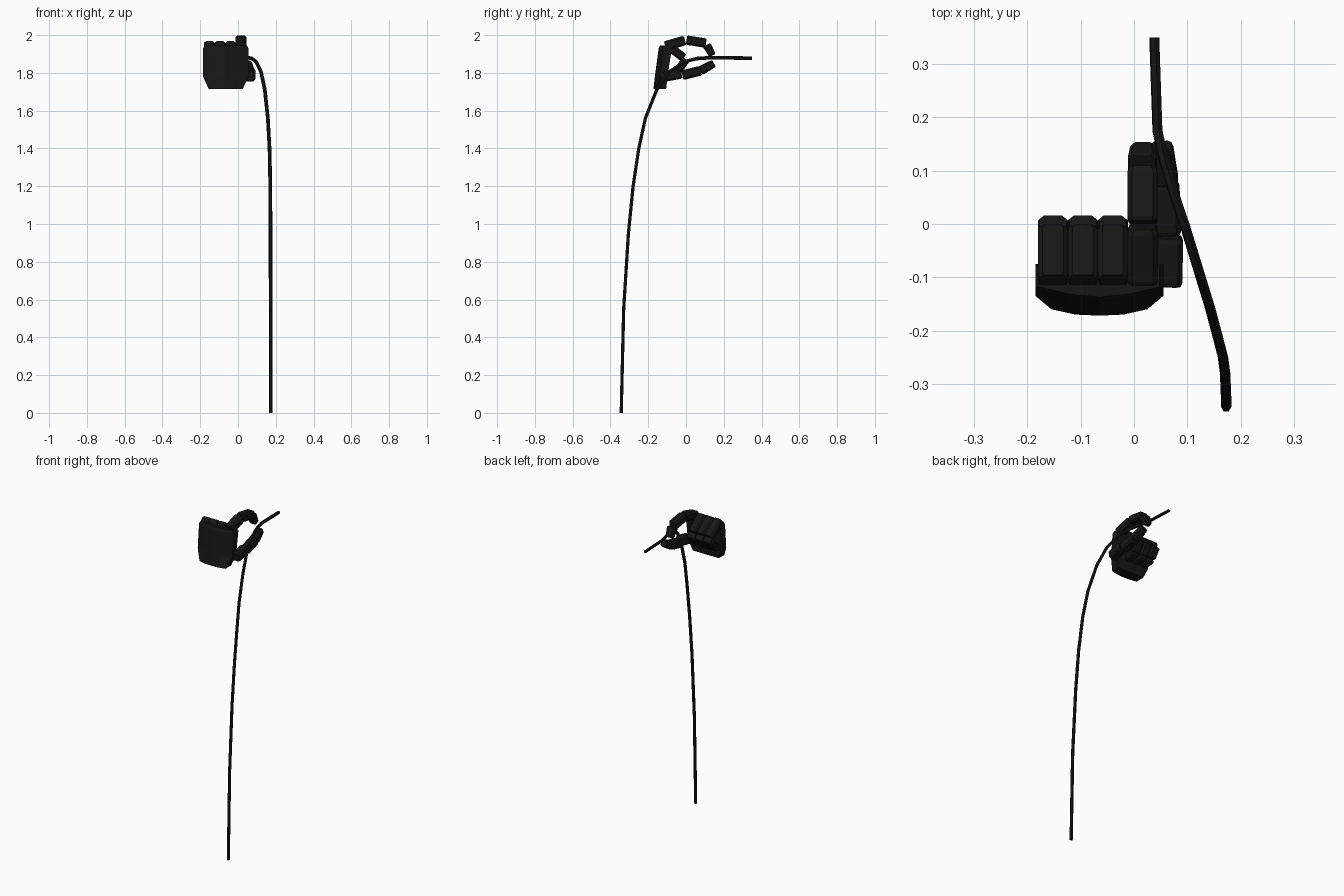
import bpy, bmesh
from mathutils import Vector

if "Cube" in bpy.data.objects:
    bpy.data.objects.remove(bpy.data.objects["Cube"])

black = bpy.data.materials.new("black")
black.diffuse_color = (0.008, 0.008, 0.008, 1)
black.use_nodes = True
black.node_tree.nodes["Principled BSDF"].inputs["Base Color"].default_value = black.diffuse_color


def finish(bm, name):
    bmesh.ops.recalc_face_normals(bm, faces=bm.faces[:])
    me = bpy.data.meshes.new(name)
    bm.to_mesh(me)
    bm.free()
    me.materials.append(black)
    ob = bpy.data.objects.new(name, me)
    bpy.context.collection.objects.link(ob)
    return ob


def loft(bm, rings):
    loops = [[bm.verts.new(p) for p in r] for r in rings]
    n = len(loops[0])
    for a, b in zip(loops, loops[1:]):
        for i in range(n):
            j = (i + 1) % n
            bm.faces.new((a[i], a[j], b[j], b[i]))
    bm.faces.new(loops[0][::-1])
    bm.faces.new(loops[-1])


def bone(bm, p, q, width, thick, tip=1.0):
    """Chamfered block running from p to q, its width lying along x."""
    p, q = Vector(p), Vector(q)
    d = (q - p).normalized()
    side = (Vector((1, 0, 0)) - d * d.x).normalized()
    up = side.cross(d)
    w, t, c = width / 2, thick / 2, 0.009
    outline = [(w, t - c), (w - c, t), (c - w, t), (-w, t - c),
               (-w, c - t), (c - w, -t), (w - c, -t), (w, c - t)]
    rings = []
    length = (q - p).length
    for dist, s in ((0, 0.88), (0.008, 1), (length - 0.01, tip), (length, tip * 0.85)):
        rings.append([p + d * dist + (side * a + up * b) * s for a, b in outline])
    loft(bm, rings)


def finger(name, bones):
    bm = bmesh.new()
    for b in bones:
        bone(bm, *b)
    return finish(bm, name)


# Palm: bowed slab leaning back, narrowing at the wrist
bm = bmesh.new()
cx = -0.065
rings = []
for z, half, center, corner, back in ((1.715, 0.09, -0.172, -0.16, -0.105),
                                      (1.78, 0.12, -0.165, -0.135, -0.098),
                                      (1.93, 0.12, -0.145, -0.122, -0.075),
                                      (1.945, 0.113, -0.137, -0.118, -0.08)):
    rings.append([(cx - half, corner, z), (cx - half * 0.5, (center + corner) / 2 - 0.004, z),
                  (cx, center, z), (cx + half * 0.5, (center + corner) / 2 - 0.004, z),
                  (cx + half, corner, z), (cx + half, back, z), (cx - half, back, z)])
loft(bm, rings)
finish(bm, "palm")

# Three fingers curled back to the palm
for name, x in (("little_finger", -0.152), ("ring_finger", -0.096), ("middle_finger", -0.04)):
    finger(name, [((x, -0.108, 1.952), (x, -0.012, 1.88), 0.057, 0.046),
                  ((x, 0.0, 1.872), (x, -0.042, 1.812), 0.057, 0.044),
                  ((x, -0.042, 1.806), (x, -0.1, 1.79), 0.055, 0.042, 0.85)])

# Index finger arching forward
x = 0.016
finger("index_finger", [((x, -0.11, 1.942), (x, -0.005, 1.972), 0.057, 0.052),
                        ((x, 0.003, 1.974), (x, 0.106, 1.957), 0.057, 0.05),
                        ((x, 0.11, 1.948), (x, 0.14, 1.892), 0.055, 0.045, 0.85)])

# Thumb pinching from below
finger("thumb", [((0.062, -0.115, 1.78), (0.064, -0.024, 1.797), 0.057, 0.055),
                 ((0.062, -0.018, 1.788), (0.058, 0.078, 1.812), 0.054, 0.052),
                 ((0.057, 0.078, 1.812), (0.051, 0.147, 1.85), 0.052, 0.05, 0.85)])

# Cord dropping from the hand to the floor
path = [(0.173, -0.343, 0), (0.173, -0.33, 0.55), (0.172, -0.305, 0.95),
        (0.171, -0.28, 1.2), (0.167, -0.25, 1.4), (0.158, -0.215, 1.56),
        (0.142, -0.155, 1.71), (0.122, -0.09, 1.805), (0.096, -0.005, 1.86),
        (0.074, 0.06, 1.876), (0.056, 0.12, 1.88), (0.044, 0.175, 1.88), (0.038, 0.35, 1.878)]
cu = bpy.data.curves.new("cord", "CURVE")
cu.dimensions = "3D"
cu.bevel_depth = 0.0098
cu.bevel_resolution = 1
cu.use_fill_caps = True
sp = cu.splines.new("POLY")
sp.points.add(len(path) - 1)
for pt, co in zip(sp.points, path):
    pt.co = (*co, 1)
sp.use_smooth = False
cu.materials.append(black)
bpy.context.collection.objects.link(bpy.data.objects.new("cord", cu))
